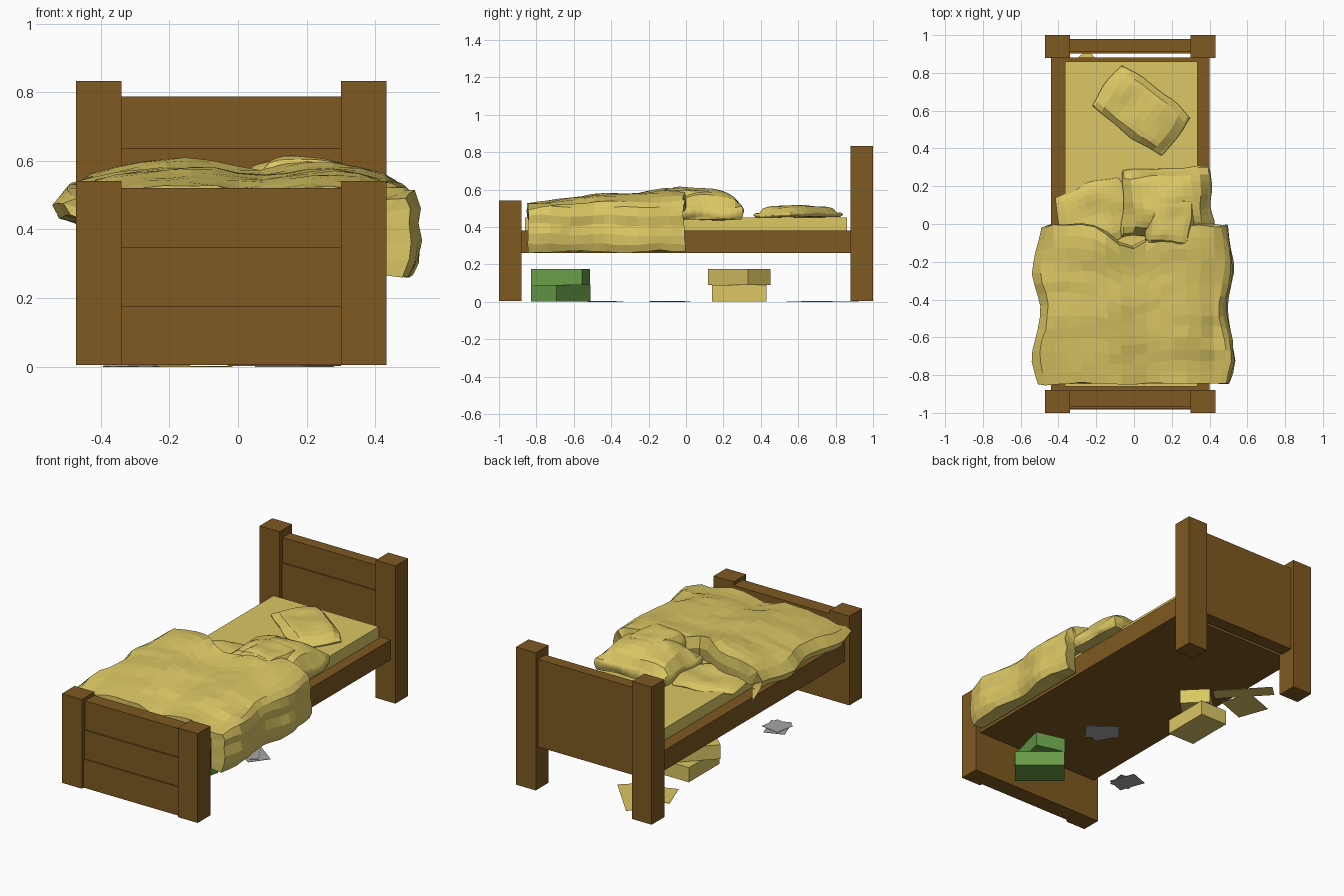
import bpy, bmesh, math
from mathutils import Vector, Matrix, noise

if "Cube" in bpy.data.objects:
    bpy.data.objects.remove(bpy.data.objects["Cube"])


def material(name, rgb):
    m = bpy.data.materials.new(name)
    m.use_nodes = True
    m.diffuse_color = (*rgb, 1)
    m.node_tree.nodes["Principled BSDF"].inputs["Base Color"].default_value = (*rgb, 1)
    return m


WOOD = material("brown wood", (0.21, 0.1, 0.015))
LINEN = material("yellow linen", (0.71, 0.57, 0.128))
GREEN = material("green card", (0.14, 0.34, 0.065))
GREY = material("grey paper", (0.38, 0.38, 0.39))


def finish(name, bm, mat):
    bmesh.ops.recalc_face_normals(bm, faces=bm.faces)
    me = bpy.data.meshes.new(name)
    bm.to_mesh(me)
    bm.free()
    me.materials.append(mat)
    ob = bpy.data.objects.new(name, me)
    bpy.context.collection.objects.link(ob)


def box(name, xs, ys, zs, mat, turn=0):
    """Box from its ranges, turned in degrees about its own middle."""
    spans = (xs, ys, zs)
    mid = Vector([(a + b) / 2 for a, b in spans])
    size = [b - a for a, b in spans]
    bm = bmesh.new()
    bmesh.ops.create_cube(bm, size=1)
    bm.transform(Matrix.Translation(mid) @ Matrix.Rotation(math.radians(turn), 4, "Z")
                 @ Matrix.Diagonal((*size, 1)))
    finish(name, bm, mat)


def block(name, x, y, sx, sy, zs, mat, turn):
    box(name, (x - sx / 2, x + sx / 2), (y - sy / 2, y + sy / 2), zs, mat, turn)


def wrinkle(p, amount, scale=7):
    return noise.noise_vector(p * scale) * amount


def cushion(name, mid, half, zs, turn, edge, rough, power=4, pinch=0.06, cuts=9):
    """Closed soft pad: flat below, crowned above, with a thin rim."""
    bm = bmesh.new()
    bmesh.ops.create_cube(bm, size=2)
    bmesh.ops.subdivide_edges(bm, edges=bm.edges[:], cuts=cuts, use_grid_fill=True)
    spin = Matrix.Rotation(math.radians(turn), 3, "Z")
    for v in bm.verts:
        a, b, c = v.co
        crown = edge + (1 - edge) * ((1 - abs(a) ** power) * (1 - abs(b) ** power)) ** 0.5
        bulge = 1 - 0.05 * c * c
        flat = spin @ Vector((a * half[0] * (1 - pinch * b * b) * bulge,
                              b * half[1] * (1 - pinch * a * a) * bulge, 0))
        p = Vector((mid[0], mid[1], zs[0])) + flat
        p.z += (zs[1] - zs[0]) * (c + 1) / 2 * crown
        p += wrinkle(p, rough) * (1 if c > -0.9 else 0.4)
        v.co = p
    finish(name, bm, LINEN)


# Posts at the four corners
for side, xs in (("right", (-0.472, -0.34)), ("left", (0.30, 0.432))):
    box("head_post_" + side, xs, (0.88, 1.0), (0.005, 0.833), WOOD)
    box("foot_post_" + side, xs, (-1.0, -0.88), (0.005, 0.542), WOOD)

# Planked end boards
inner = (-0.34, 0.30)
box("headboard_lower", inner, (0.902, 0.98), (0.26, 0.638), WOOD)
box("headboard_upper", inner, (0.91, 0.98), (0.638, 0.787), WOOD)
for i, front in enumerate((-0.983, -0.976, -0.968)):
    box(f"footboard_plank_{i + 1}", inner, (front, -0.88),
        (0.005 + i * 0.172, 0.177 + i * 0.172), WOOD)

# Bed base and mattress
box("bed_base", (-0.44, 0.40), (-0.882, 0.882), (0.26, 0.38), WOOD)
box("mattress", (-0.365, 0.335), (-0.86, 0.86), (0.37, 0.45), LINEN)

# Pillow, turned across the bed
cushion("pillow", (0.04, 0.597), (0.24, 0.142), (0.452, 0.515), -36, 0.35, 0.016)

# Thrown-back top of the blanket and the low crumpled sheet beside it
cushion("blanket_fold", (0.175, 0.115), (0.235, 0.185), (0.435, 0.6), 2, 0.45, 0.03, 3, 0.03)
cushion("blanket_flap", (0.2, 0.02), (0.13, 0.15), (0.5, 0.608), -4, 0.6, 0.022)
cushion("crumpled_sheet", (-0.2, 0.05), (0.2, 0.17), (0.445, 0.48), 18, 0.3, 0.02, 2, 0.12)


def crown(y):
    """Height of the blanket ridge along the bed."""
    pts = [(-0.9, 0.515), (-0.65, 0.555), (-0.45, 0.578), (-0.25, 0.582), (-0.1, 0.602), (0.1, 0.597)]
    for (a, p), (b, q) in zip(pts, pts[1:]):
        if y <= b:
            return p + (q - p) * (y - a) / (b - a)
    return pts[-1][1]


def blanket():
    """Thick draped cover: short overhang on one side, long fall on the other."""
    short = [(-0.455, 0.425), (-0.5, 0.44), (-0.515, 0.475), (-0.475, 0.53)]
    top = [(-0.42 + 0.07 * i, None) for i in range(13)]
    fall = [(0.465, 0.54), (0.495, 0.51), (0.51, 0.46), (0.505, 0.41),
            (0.515, 0.36), (0.508, 0.31), (0.49, 0.268)]
    path = short + top + fall
    rows = 15
    bm = bmesh.new()
    outer, under = [], []
    for j in range(rows + 1):
        outer.append([])
        under.append([])
        t = min(j / (rows - 1), 1)
        for x, z in path:
            rear = -0.005 - 0.13 * math.exp(-((x + 0.01) / 0.13) ** 2) - 0.02 * abs(x / 0.5) ** 8
            y = -0.845 + (rear + 0.845) * t
            h = crown(y)
            dip = 0.022 * math.exp(-((x - 0.07) / 0.1) ** 2)
            ridge = h - dip - 0.045 * abs(x / 0.45) ** 4
            z = ridge if z is None else min(z, h - 0.03)
            inside = Vector((min(max(x, -0.43), 0.412), y, min(z, 0.45)))
            # Side bulges
            if abs(x) > 0.45:
                x *= 1 + 0.035 * math.cos(2 * math.pi * (t - 0.2) / 0.56)
            # Rear edge curls down
            if j == rows:
                y += 0.012
                if -0.45 < x < 0.45:
                    z -= 0.07
            p = Vector((x, y, z))
            p += wrinkle(p, 0.014, 6) + wrinkle(p, 0.007, 19)
            if abs(x) < 0.38:
                p.z = max(p.z, 0.465)
            outer[-1].append(bm.verts.new(p))
            under[-1].append(bm.verts.new(inside))
    for grid in (outer, under):
        for a, b in zip(grid, grid[1:]):
            for i in range(len(path) - 1):
                bm.faces.new((a[i], a[i + 1], b[i + 1], b[i]))
    # Hems joining the outside to the underside
    for pick in (lambda g: g[0], lambda g: g[-1],
                 lambda g: [r[0] for r in g], lambda g: [r[-1] for r in g]):
        a, b = pick(outer), pick(under)
        for i in range(len(a) - 1):
            bm.faces.new((a[i], a[i + 1], b[i + 1], b[i]))
    finish("blanket", bm, LINEN)


blanket()

# Stacked boxes under the bed
low, high = (0.002, 0.09), (0.09, 0.175)
block("green_box_lower", 0.135, -0.67, 0.28, 0.18, low, GREEN, -40)
block("green_box_upper", 0.135, -0.67, 0.18, 0.28, high, GREEN, -14)
block("yellow_box_lower", -0.23, 0.285, 0.18, 0.29, low, LINEN, 0)
block("yellow_box_upper", -0.23, 0.285, 0.17, 0.30, high, LINEN, -45)

# Loose papers on the floor
papers = [("yellow", LINEN, -0.165, 0.77, 0.34, 0.09, 133), ("yellow", LINEN, -0.265, 0.66, 0.2, 0.19, 20),
          ("grey", GREY, 0.165, -0.085, 0.19, 0.13, -37), ("grey", GREY, 0.14, -0.1, 0.15, 0.12, -60),
          ("grey", GREY, -0.31, -0.43, 0.16, 0.12, 110), ("grey", GREY, -0.3, -0.44, 0.12, 0.12, 80)]
for i, (word, mat, x, y, sx, sy, turn) in enumerate(papers):
    base = 0.002 * (i % 2)
    block(f"{word}_paper_{i + 1}", x, y, sx, sy, (base, base + 0.002), mat, turn)
